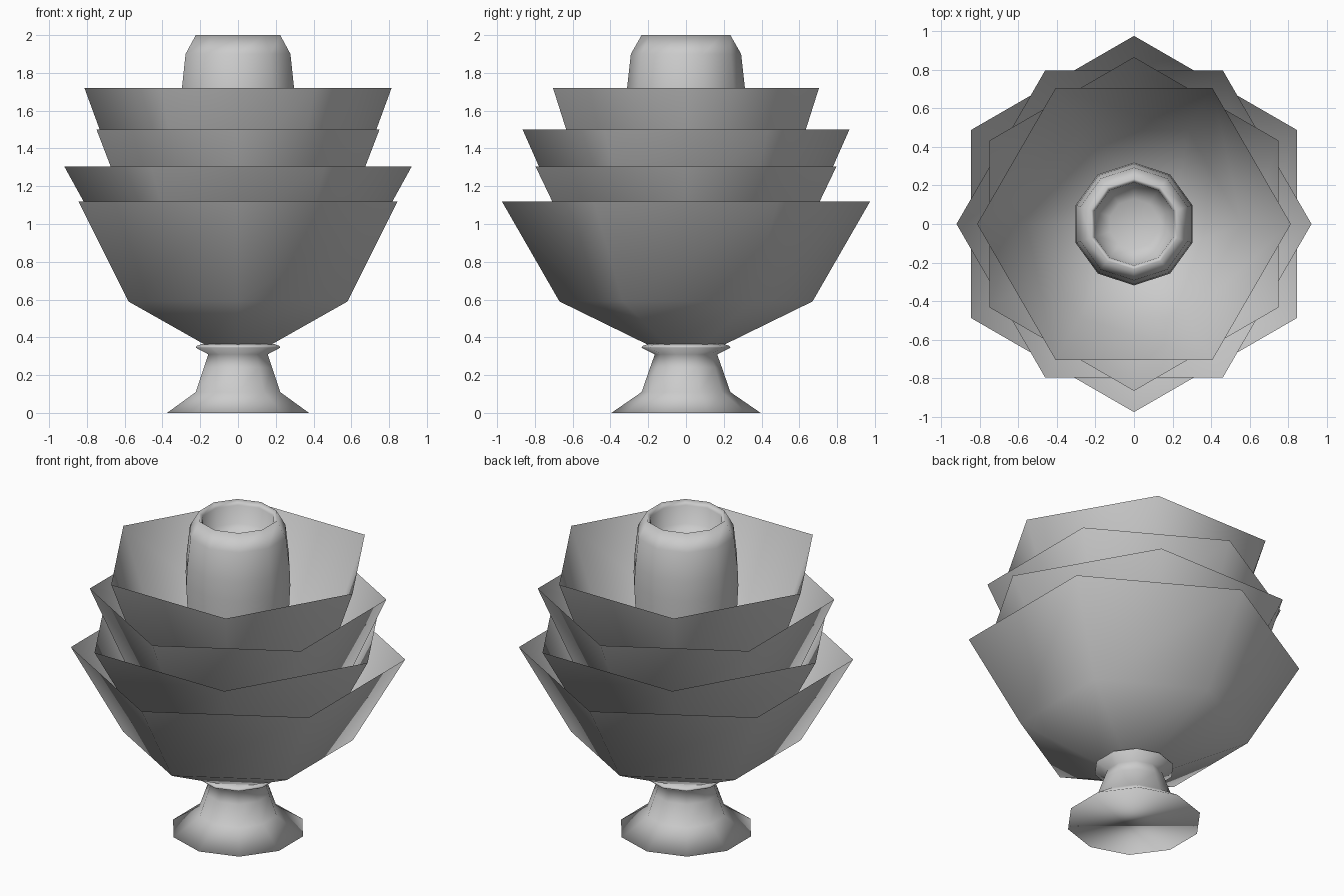
import bpy, bmesh
from math import pi, cos, sin

if "Cube" in bpy.data.objects:
    bpy.data.objects.remove(bpy.data.objects["Cube"])


def lathe(name, profile, sides, phase, cap_start=True, cap_end=False):
    """Turn (radius, height) points around z with a low number of sides."""
    bm = bmesh.new()
    rings = []
    for r, z in profile:
        ring = []
        for i in range(sides):
            a = phase + 2 * pi * i / sides
            ring.append(bm.verts.new((r * cos(a), r * sin(a), z)))
        rings.append(ring)
    for lower, upper in zip(rings, rings[1:]):
        for i in range(sides):
            j = (i + 1) % sides
            bm.faces.new((lower[i], lower[j], upper[j], upper[i]))
    if cap_start:
        bm.faces.new(rings[0][::-1])
    if cap_end:
        bm.faces.new(rings[-1])
    for f in bm.faces:
        f.smooth = True
    mesh = bpy.data.meshes.new(name)
    bm.to_mesh(mesh)
    bm.free()
    obj = bpy.data.objects.new(name, mesh)
    bpy.context.collection.objects.link(obj)
    return obj


# Ten-sided pedestal foot with a flared collar
lathe("pedestal", [(0.395, 0), (0.235, 0.11), (0.19, 0.24), (0.165, 0.31),
                   (0.235, 0.345), (0.23, 0.355), (0.20, 0.365)],
      10, pi / 2, cap_end=True)

# Nested thin hexagonal petal cups, each turned 30 degrees from the last
# (rim radius, rim z, middle radius, middle z, bottom z)
cups = [(0.975, 1.12, 0.67, 0.59, 0.36),
        (0.92, 1.305, 0.63, 0.78, 0.54),
        (0.865, 1.50, 0.595, 0.89, 0.63),
        (0.813, 1.72, 0.56, 1.03, 0.75)]
for n, (r, z, rm, zm, zb) in enumerate(cups):
    lathe(f"petal_cup_{n + 1}", [(0.2, zb), (rm, zm), (r, z)],
          6, pi / 2 * ((n + 1) % 2))

# Ten-sided centre bud with a hollow top
lathe("centre_bud", [(0.26, 0.80), (0.30, 1.25), (0.318, 1.60), (0.312, 1.72),
                     (0.292, 1.90), (0.235, 2.0), (0.215, 1.97),
                     (0.20, 1.86), (0.13, 1.82)],
      10, pi / 2, cap_end=True)
